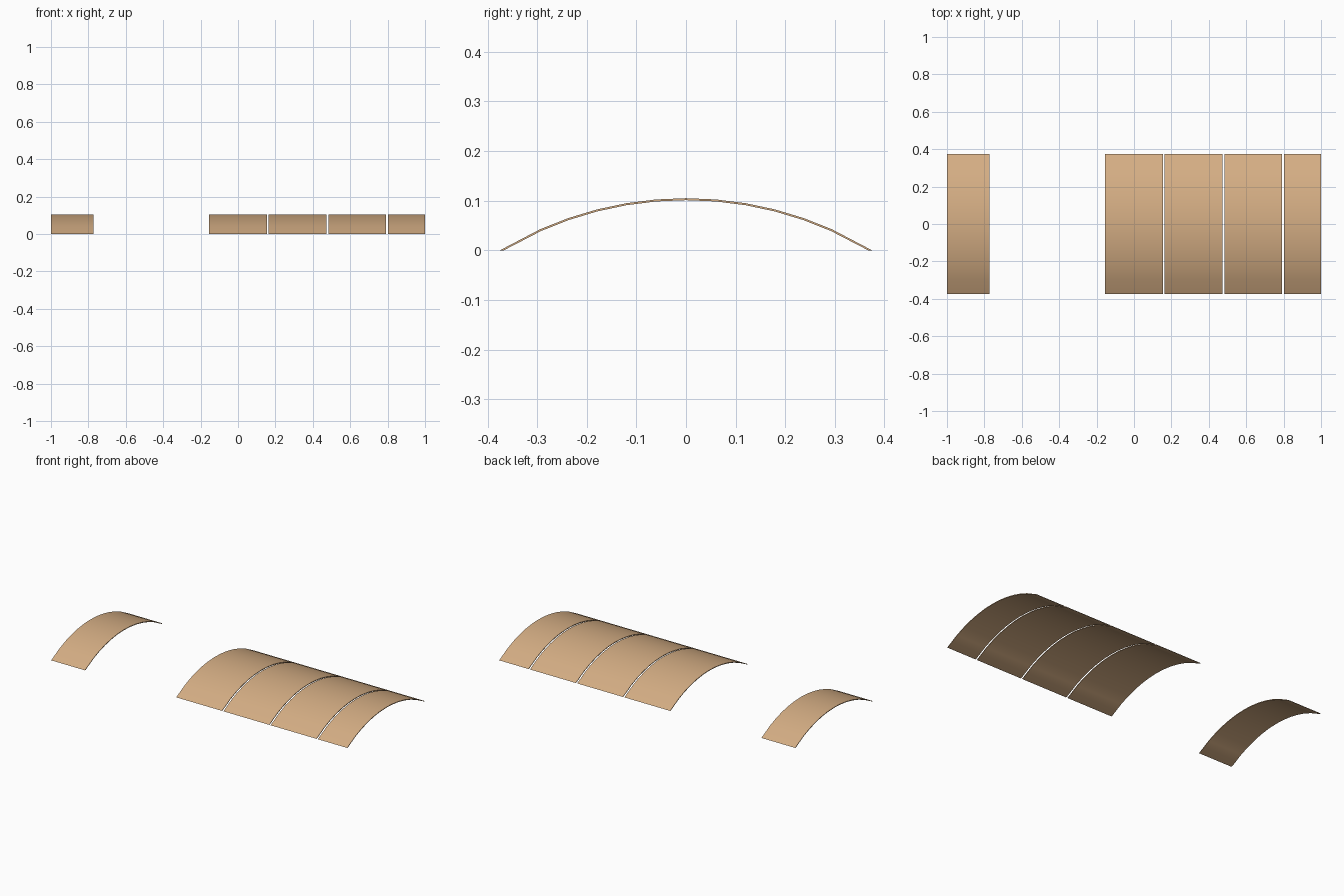
import bpy, bmesh, math

if "Cube" in bpy.data.objects:
    bpy.data.objects.remove(bpy.data.objects["Cube"])

RADIUS, CENTER_Z, THICK = 0.722, -0.617, 0.004
STEP = math.radians(4.8)

mat = bpy.data.materials.new("tan")
mat.diffuse_color = (0.66, 0.42, 0.23, 1)
mat.use_nodes = True
mat.node_tree.nodes["Principled BSDF"].inputs["Base Color"].default_value = mat.diffuse_color


def arc(radius):
    # Faceted arc whose two ends are cut level with the ground
    pts = [(radius * math.sin(i * STEP), CENTER_Z + radius * math.cos(i * STEP))
           for i in range(-5, 6)]
    end = math.sqrt(radius ** 2 - CENTER_Z ** 2)
    return [(-end, 0)] + pts + [(end, 0)]


def roof_panel(name, x0, x1):
    # Thin curved sheet: closed arc profile extruded along x
    bm = bmesh.new()
    outline = arc(RADIUS) + arc(RADIUS - THICK)[::-1]
    face = bm.faces.new([bm.verts.new((x0, y, z)) for y, z in outline])
    res = bmesh.ops.extrude_face_region(bm, geom=[face])
    verts = [v for v in res["geom"] if isinstance(v, bmesh.types.BMVert)]
    bmesh.ops.translate(bm, verts=verts, vec=(x1 - x0, 0, 0))
    bmesh.ops.recalc_face_normals(bm, faces=bm.faces)
    mesh = bpy.data.meshes.new(name)
    bm.to_mesh(mesh)
    bm.free()
    mesh.materials.append(mat)
    obj = bpy.data.objects.new(name, mesh)
    bpy.context.collection.objects.link(obj)
    bpy.ops.object.select_all(action="DESELECT")
    obj.select_set(True)
    bpy.context.view_layer.objects.active = obj
    bpy.ops.object.shade_smooth_by_angle(angle=math.radians(30))


# Separate end panel
roof_panel("left_end_panel", -1.0, -0.772)

# Three full panels with narrow gaps
for i in range(3):
    x = -0.155 + i * 0.319
    roof_panel(f"roof_panel_{i + 1}", x, x + 0.309)

# Shorter panel at the right end
roof_panel("right_end_panel", 0.802, 1.0)
